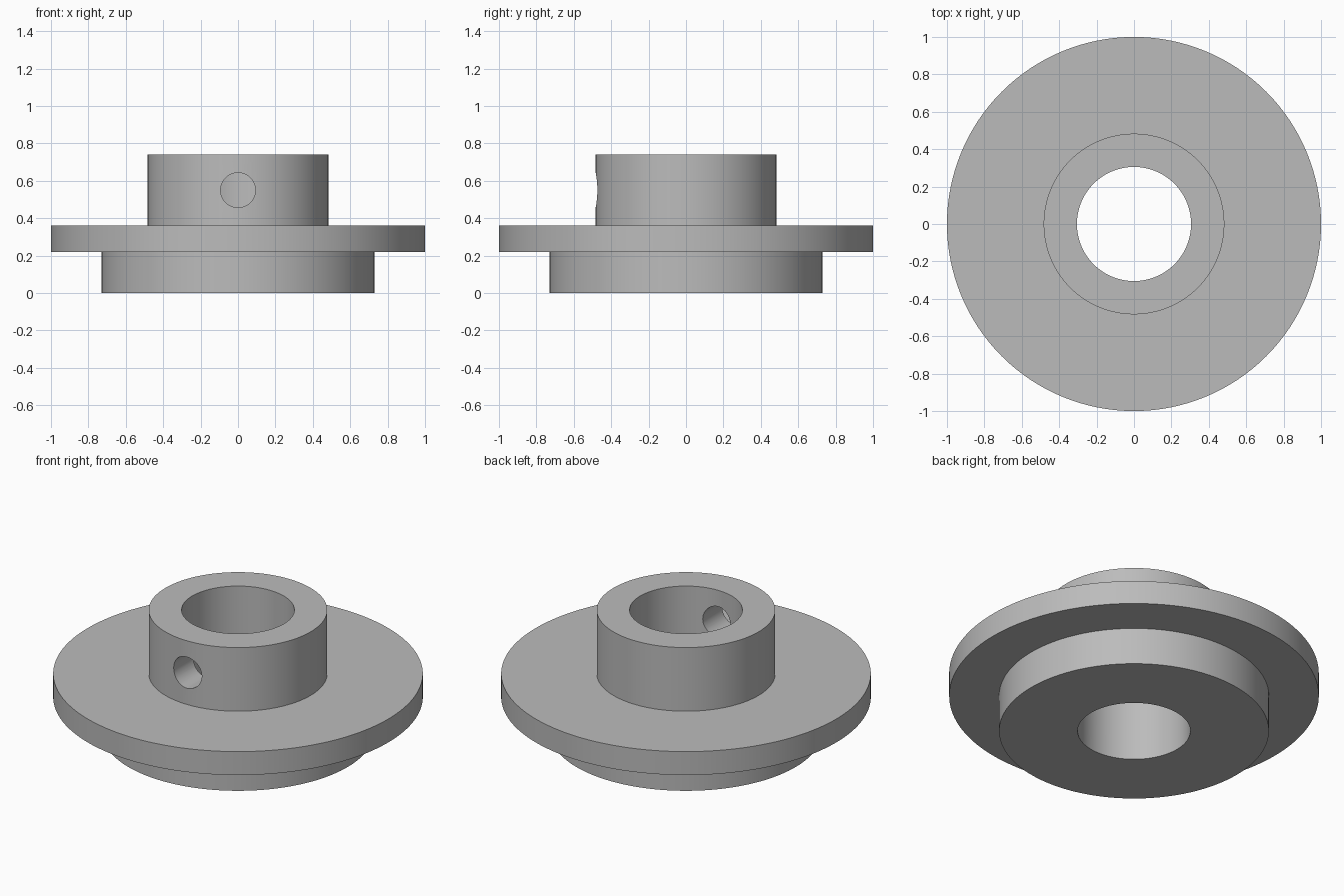
import bpy
import bmesh
import math
from mathutils import Matrix, Vector

SEGMENTS = 128
BORE = 0.305

cube = bpy.data.objects.get("Cube")
if cube:
    bpy.data.objects.remove(cube, do_unlink=True)

# Single grey finish
grey = bpy.data.materials.new("plain_grey")
grey.use_nodes = True
colour = (0.5, 0.5, 0.5, 1)
grey.diffuse_color = colour
grey.node_tree.nodes["Principled BSDF"].inputs["Base Color"].default_value = colour


def add_object(name, bm):
    bmesh.ops.recalc_face_normals(bm, faces=bm.faces)
    mesh = bpy.data.meshes.new(name)
    bm.to_mesh(mesh)
    bm.free()
    mesh.materials.append(grey)
    obj = bpy.data.objects.new(name, mesh)
    bpy.context.collection.objects.link(obj)
    return obj


# Turned body: lower spigot, wide flange and upper collar around one bore
profile = [(BORE, 0), (0.73, 0), (0.73, 0.22), (1, 0.22), (1, 0.36),
           (0.483, 0.36), (0.483, 0.74), (BORE, 0.74)]
bm = bmesh.new()
verts = [bm.verts.new((r, 0, z)) for r, z in profile]
edges = [bm.edges.new((v, verts[i - 1])) for i, v in enumerate(verts)]
bmesh.ops.spin(bm, geom=verts + edges, cent=(0, 0, 0), axis=(0, 0, 1),
               angle=math.tau, steps=SEGMENTS, use_merge=True)
bmesh.ops.remove_doubles(bm, verts=bm.verts, dist=1e-4)
body = add_object("flanged_collar", bm)

# Set screw hole through the front wall of the collar
bm = bmesh.new()
placement = Matrix.Translation(Vector((0, -0.4, 0.55))) @ Matrix.Rotation(math.pi / 2, 4, "X")
bmesh.ops.create_cone(bm, cap_ends=True, segments=48, radius1=0.093,
                      radius2=0.093, depth=0.4, matrix=placement)
cutter = add_object("screw_hole_cutter", bm)
cutter.hide_render = True

cut = body.modifiers.new("screw_hole", "BOOLEAN")
cut.operation = "DIFFERENCE"
cut.solver = "EXACT"
cut.object = cutter
bpy.ops.object.select_all(action="DESELECT")
bpy.context.view_layer.objects.active = body
body.select_set(True)
bpy.ops.object.modifier_apply(modifier=cut.name)
bpy.data.objects.remove(cutter, do_unlink=True)

bpy.ops.object.shade_smooth_by_angle(angle=math.radians(30))
